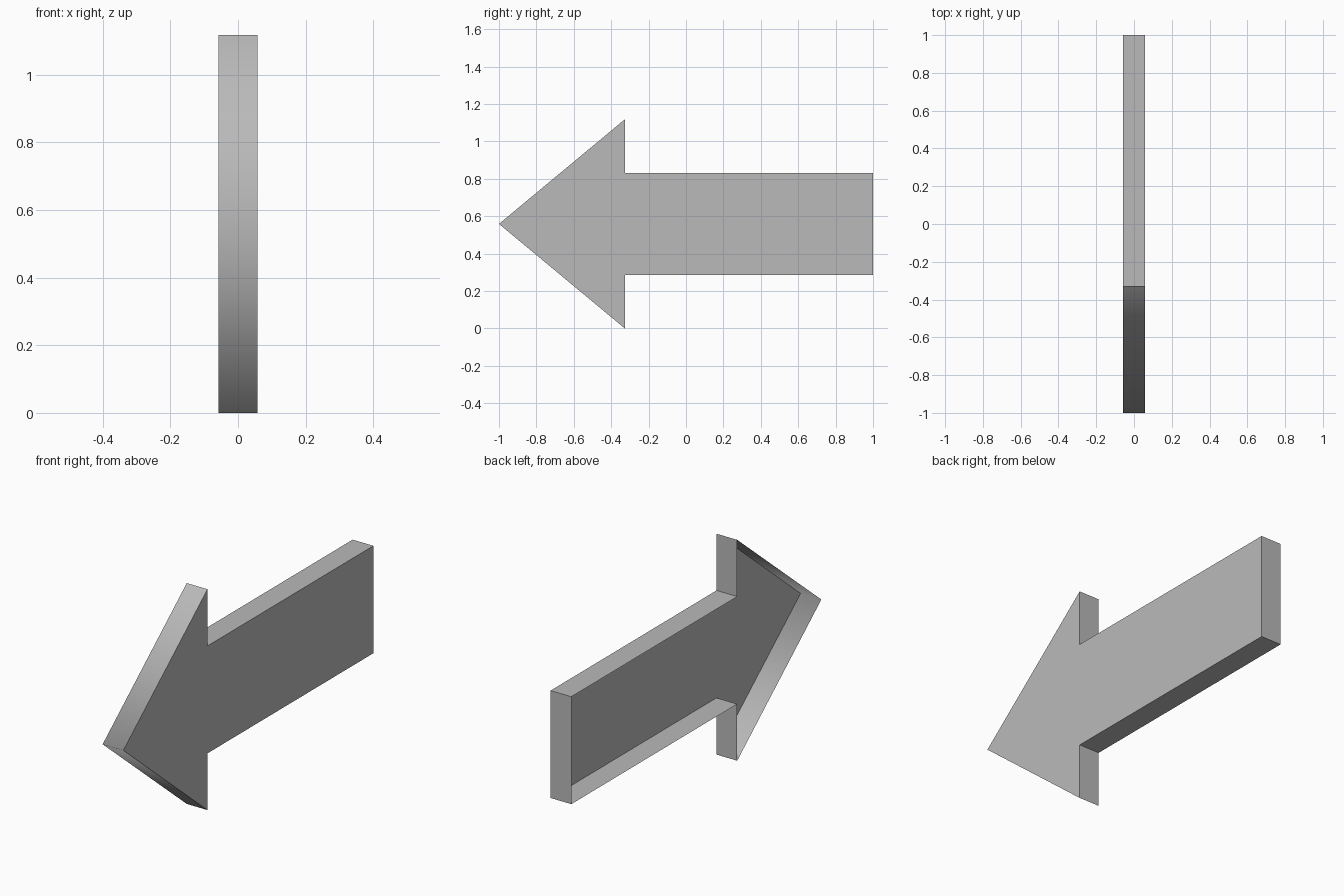
import bpy
import bmesh

cube = bpy.data.objects.get("Cube")
if cube:
    bpy.data.objects.remove(cube, do_unlink=True)

HALF_DEPTH = 0.058   # half the thickness along x
MID = 0.559          # height of the tip, and half the head height
SHAFT = 0.272        # half the shaft height
NECK = -0.327        # y where the head meets the shaft

# Plain grey material
grey = bpy.data.materials.new("mid_grey")
grey.use_nodes = True
color = (0.49, 0.49, 0.49, 1.0)
grey.diffuse_color = color
grey.node_tree.nodes["Principled BSDF"].inputs["Base Color"].default_value = color

# Arrow outline in (y, z), pointing to the front
lower = [(NECK, -MID), (NECK, -SHAFT), (1.0, -SHAFT)]
upper = [(y, -z) for y, z in reversed(lower)]
outline = [(-1.0, 0.0)] + lower + upper

bm = bmesh.new()
right_rim, left_rim = (
    [bm.verts.new((x, y, z + MID)) for y, z in outline]
    for x in (HALF_DEPTH, -HALF_DEPTH)
)

# Flat panel on the +x side; the -x side is left open like a shallow tray
bm.faces.new(right_rim)

# Walls around the outline
for i in range(len(outline)):
    j = (i + 1) % len(outline)
    bm.faces.new((right_rim[j], right_rim[i], left_rim[i], left_rim[j]))

# Only the tip edge is rounded in shading, every other edge is crisp
for face in bm.faces:
    face.smooth = True
for edge in bm.edges:
    edge.smooth = all(v.co.y < -0.99 for v in edge.verts)

mesh = bpy.data.meshes.new("arrow")
bm.to_mesh(mesh)
bm.free()
mesh.materials.append(grey)
arrow = bpy.data.objects.new("arrow", mesh)
bpy.context.collection.objects.link(arrow)
